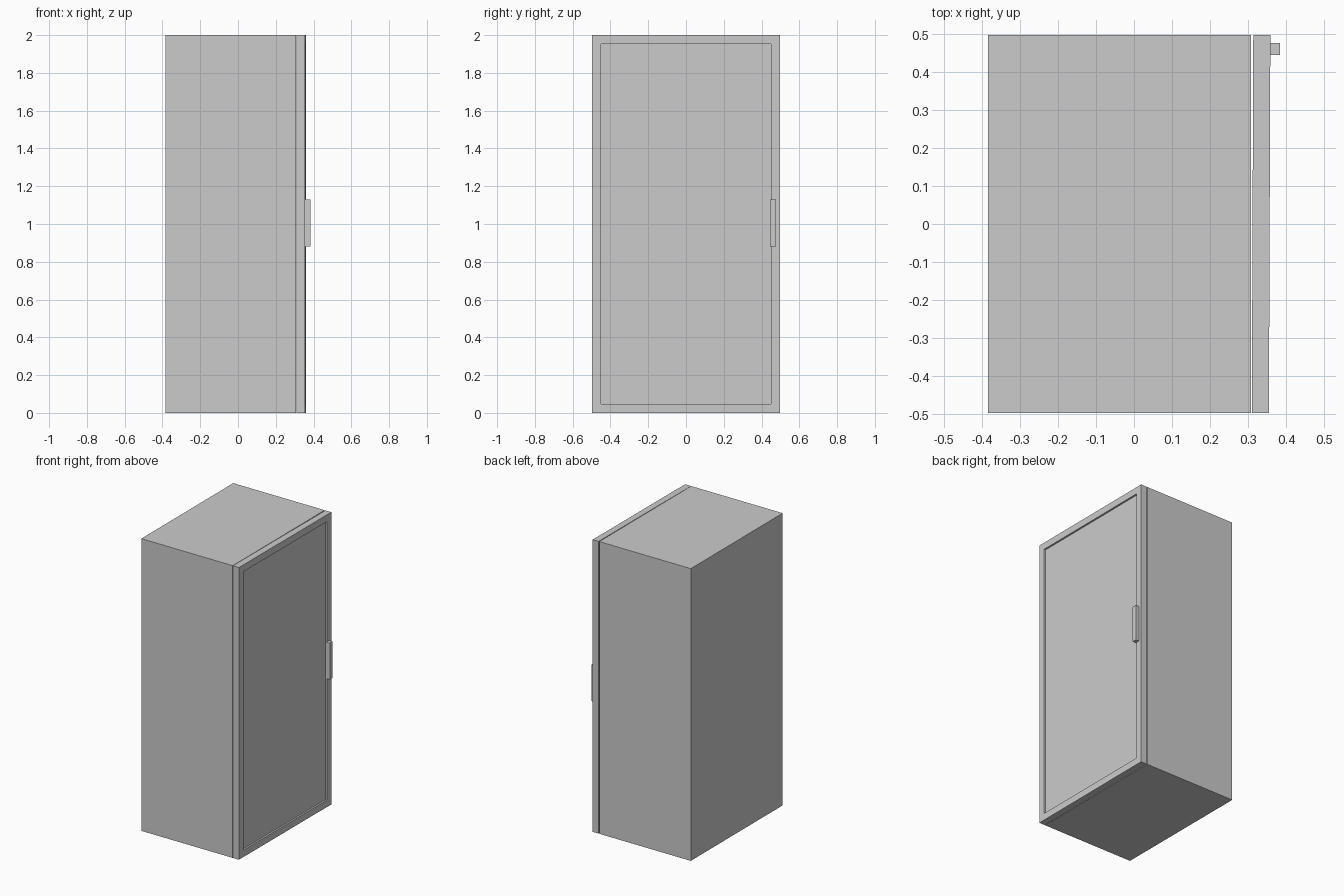
import bpy, bmesh, math
from mathutils import Matrix, Vector

if "Cube" in bpy.data.objects:
    bpy.data.objects.remove(bpy.data.objects["Cube"])


def box(name, x, y, z):
    """Box spanning the given (min, max) ranges."""
    bm = bmesh.new()
    bmesh.ops.create_cube(bm, size=1)
    for v in bm.verts:
        v.co = [(r[0] + r[1]) / 2 + c * (r[1] - r[0]) for c, r in zip(v.co, (x, y, z))]
    mesh = bpy.data.meshes.new(name)
    bm.to_mesh(mesh)
    bm.free()
    obj = bpy.data.objects.new(name, mesh)
    bpy.context.collection.objects.link(obj)
    return obj


HALF = 0.497

# Cabinet body
box("cabinet_body", (-0.384, 0.308), (-HALF, HALF), (0, 2))

# Door with a shallow recessed panel
door = box("door", (0.310, 0.355), (-HALF, HALF), (0, 2))
bm = bmesh.new()
bm.from_mesh(door.data)
bm.normal_update()
panel = max(bm.faces, key=lambda f: f.normal.x)
bmesh.ops.inset_region(bm, faces=[panel], thickness=0.067)
ring = bmesh.ops.inset_region(bm, faces=[panel], thickness=0.0)
bmesh.ops.translate(bm, verts=panel.verts, vec=(-0.012, 0, 0))
bm.to_mesh(door.data)
bm.free()

# Bar handle near the free edge
handle = box("door_handle", (0.354, 0.380), (0.445, 0.476), (0.88, 1.13))

# Door stands very slightly ajar about its hinge edge
hinge = Vector((0.310, -HALF, 0))
swing = (Matrix.Translation(hinge) @ Matrix.Rotation(math.radians(-0.22), 4, 'Z')
         @ Matrix.Translation(-hinge))
for obj in (door, handle):
    obj.data.transform(swing)
